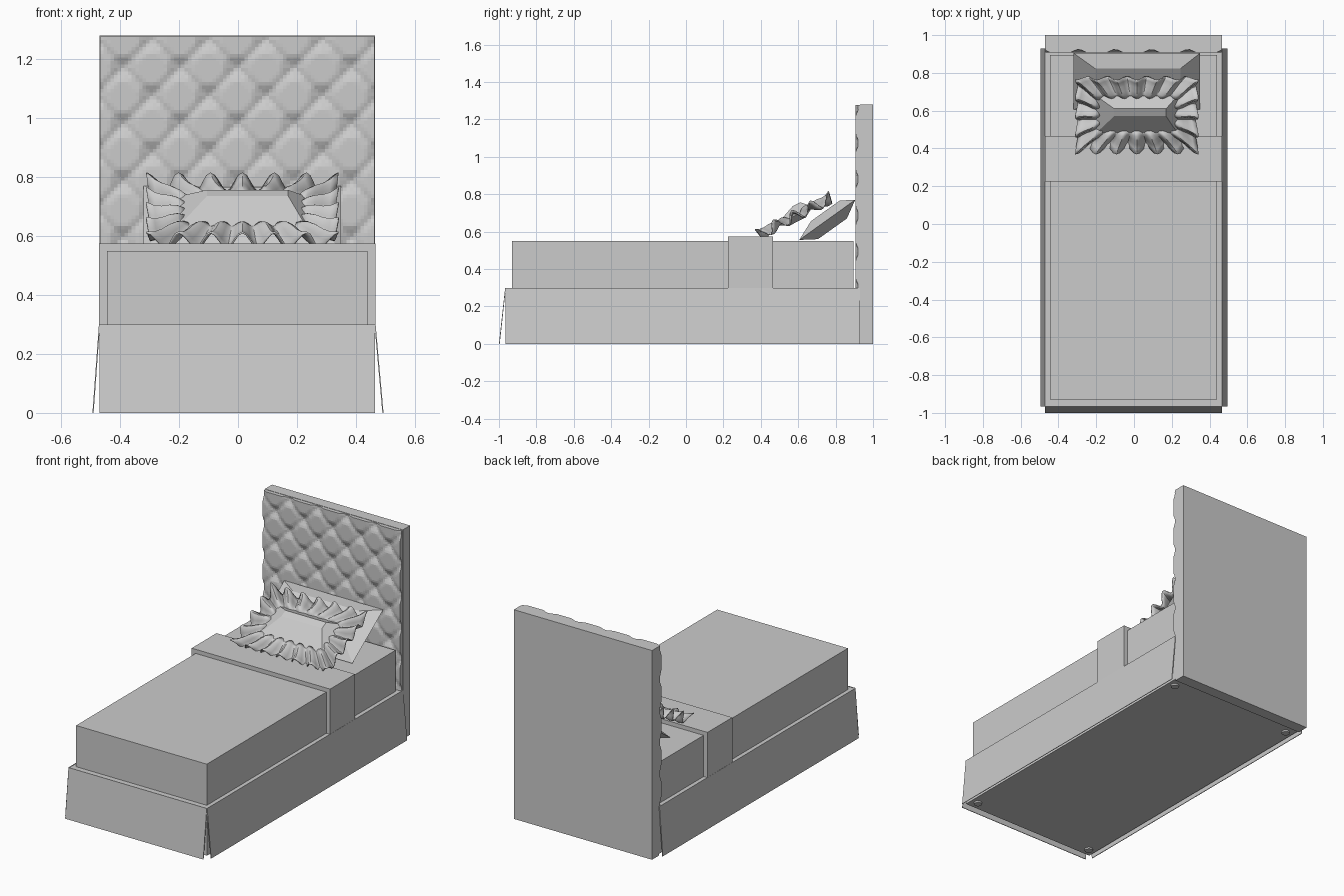
import bpy, bmesh, math
from mathutils import Vector

cube = bpy.data.objects.get("Cube")
if cube:
    bpy.data.objects.remove(cube, do_unlink=True)

grey = bpy.data.materials.new("plain grey")
grey.use_nodes = True
COLOUR = (0.6, 0.6, 0.6, 1)
grey.diffuse_color = COLOUR
grey.node_tree.nodes["Principled BSDF"].inputs["Base Color"].default_value = COLOUR


def make(name, verts, faces):
    bm = bmesh.new()
    vs = [bm.verts.new(v) for v in verts]
    for f in faces:
        bm.faces.new([vs[i] for i in f])
    bmesh.ops.recalc_face_normals(bm, faces=bm.faces)
    mesh = bpy.data.meshes.new(name)
    bm.to_mesh(mesh)
    bm.free()
    mesh.materials.append(grey)
    ob = bpy.data.objects.new(name, mesh)
    bpy.context.collection.objects.link(ob)
    return ob


def loft(name, rings, caps=True):
    """Join closed rings of equal length, with optional end caps."""
    n = len(rings[0])
    verts = [v for r in rings for v in r]
    faces = [(k * n + i, k * n + (i + 1) % n, (k + 1) * n + (i + 1) % n, (k + 1) * n + i)
             for k in range(len(rings) - 1) for i in range(n)]
    if caps:
        faces += [tuple(range(n)), tuple(range((len(rings) - 1) * n, len(rings) * n))]
    return make(name, verts, faces)


def box(name, x0, x1, y0, y1, z0, z1):
    return loft(name, [[(x0, y0, z), (x1, y0, z), (x1, y1, z), (x0, y1, z)] for z in (z0, z1)])


# Main blocks
box("headboard", -0.47, 0.465, 0.93, 1.0, 0, 1.28)
box("bed_base", -0.47, 0.465, -0.965, 0.93, 0.01, 0.298)
box("mattress", -0.445, 0.44, -0.93, 0.895, 0.298, 0.55)
box("blanket_band", -0.471, 0.466, 0.225, 0.465, 0.297, 0.575)

# Flared skirt panels, thin sheets hanging from the base edge
T = 0.004
for name, sx, x_top in (("left_skirt", 1, 0.467), ("right_skirt", -1, 0.472)):
    section = [(sx * x_top, 0.3), (sx * 0.494, 0), (sx * (0.494 - T), 0), (sx * (x_top - T), 0.3)]
    loft(name, [[(x, y, z) for x, z in section] for y in (-0.965, 0.93)])
section = [(-0.967, 0.3), (-1.0, 0), (-1.0 + T, 0), (-0.967 + T, 0.3)]
loft("front_skirt", [[(x, y, z) for y, z in section] for x in (-0.47, 0.465)])

# Small round feet
for name, x, y in (("front_left_foot", 0.42, -0.91), ("front_right_foot", -0.42, -0.91),
                   ("back_left_foot", 0.42, 0.87), ("back_right_foot", -0.42, 0.87)):
    loft(name, [[(x + 0.024 * math.cos(a * math.pi / 8), y + 0.024 * math.sin(a * math.pi / 8), z)
                 for a in range(16)] for z in (0, 0.012)])

# Tufted panel: a diagonal lattice of cushions with deep buttons at the crossings
PITCH, BX, BZ = 0.193, -0.39, 1.17
NX, NZ = 78, 82


def tuft(x, z):
    u = ((x - BX) + (z - BZ)) / PITCH
    v = ((x - BX) - (z - BZ)) / PITCH
    du, dv = abs(u - round(u)), abs(v - round(v))      # 0 on a seam, 0.5 mid cushion
    seam = min(1, min(du, dv) / 0.16)
    button = min(1, math.hypot(du, dv) / 0.34)
    return 0.928 - 0.006 * seam - 0.015 * button


verts, faces = [], []
for j in range(NZ + 1):
    for i in range(NX + 1):
        x, z = -0.468 + 0.931 * i / NX, 0.3 + 0.978 * j / NZ
        verts.append((x, tuft(x, z), z))
W = NX + 1
for j in range(NZ):
    for i in range(NX):
        a = j * W + i
        faces.append((a, a + 1, a + W + 1, a + W))
# close the border back to the headboard
border = ([i for i in range(W)] + [j * W + NX for j in range(1, NZ + 1)]
          + [NZ * W + i for i in range(NX - 1, -1, -1)] + [j * W for j in range(NZ - 1, 0, -1)])
first = len(verts)
verts += [(verts[b][0], 0.931, verts[b][2]) for b in border]
m = len(border)
for k in range(m):
    n = (k + 1) % m
    faces.append((border[k], border[n], first + n, first + k))
panel = make("tufted_panel", verts, faces)


# Tilted pillow frame: x across, v up the slope, n out of the slope
def frame(cx, cy, cz, dy, dz):
    s = math.hypot(dy, dz)
    dy, dz = dy / s, dz / s
    return lambda x, v, n: (cx + x, cy + v * dy - n * dz, cz + v * dz + n * dy)


def rect(place, x0, x1, v0, v1, n):
    return [place(x0, v0, n), place(x1, v0, n), place(x1, v1, n), place(x0, v1, n)]


# Large faceted pillow leaning on the headboard
place = frame(0.015, 0.755, 0.663, 0.30, 0.215)
loft("back_pillow", [rect(place, -0.2, 0.2, -0.1, 0.09, -0.055),
                     rect(place, -0.335, 0.335, -0.184, 0.184, 0),
                     rect(place, -0.22, 0.23, -0.075, 0.115, 0.045)])

# Smaller pillow with a fluted ruffle
place = frame(0.015, 0.58, 0.685, 0.39, 0.20)
loft("front_pillow", [rect(place, -0.14, 0.14, -0.05, 0.05, -0.035),
                      rect(place, -0.215, 0.215, -0.11, 0.11, 0),
                      rect(place, -0.12, 0.155, 0.015, 0.06, 0.05)])

# Ruffle: walk round the four sides, waves grow towards the outer edge
STEPS = 8
path = []                                   # (x, v) on a unit square, and wave phase
corners = [(-1, -1, 6), (1, -1, 4), (1, 1, 6), (-1, 1, 4)]
phase = 0
for k, (x, v, waves) in enumerate(corners):
    x2, v2, _ = corners[(k + 1) % 4]
    for s in range(waves * STEPS):
        t = s / (waves * STEPS)
        path.append((x + (x2 - x) * t, v + (v2 - v) * t, phase + s / STEPS))
    phase += waves
rings = []
for r in range(6):
    t = r / 5
    ring = []
    for x, v, p in path:
        wave = math.cos(2 * math.pi * p)
        reach = t * (0.96 + 0.05 * wave)
        ring.append(place(x * (0.195 + 0.13 * reach), v * (0.095 + 0.125 * reach),
                          (0.006 + 0.026 * t) * wave + 0.008 * math.sin(t * math.pi * 2)))
    rings.append(ring)
ruffle = loft("pillow_ruffle", rings, caps=False)
solid = ruffle.modifiers.new("thickness", "SOLIDIFY")
solid.thickness = 0.006
solid.offset = 0

# Smooth only the soft fluted cloth
bpy.ops.object.select_all(action="DESELECT")
ruffle.select_set(True)
bpy.context.view_layer.objects.active = ruffle
bpy.ops.object.shade_smooth_by_angle(angle=math.radians(40))
